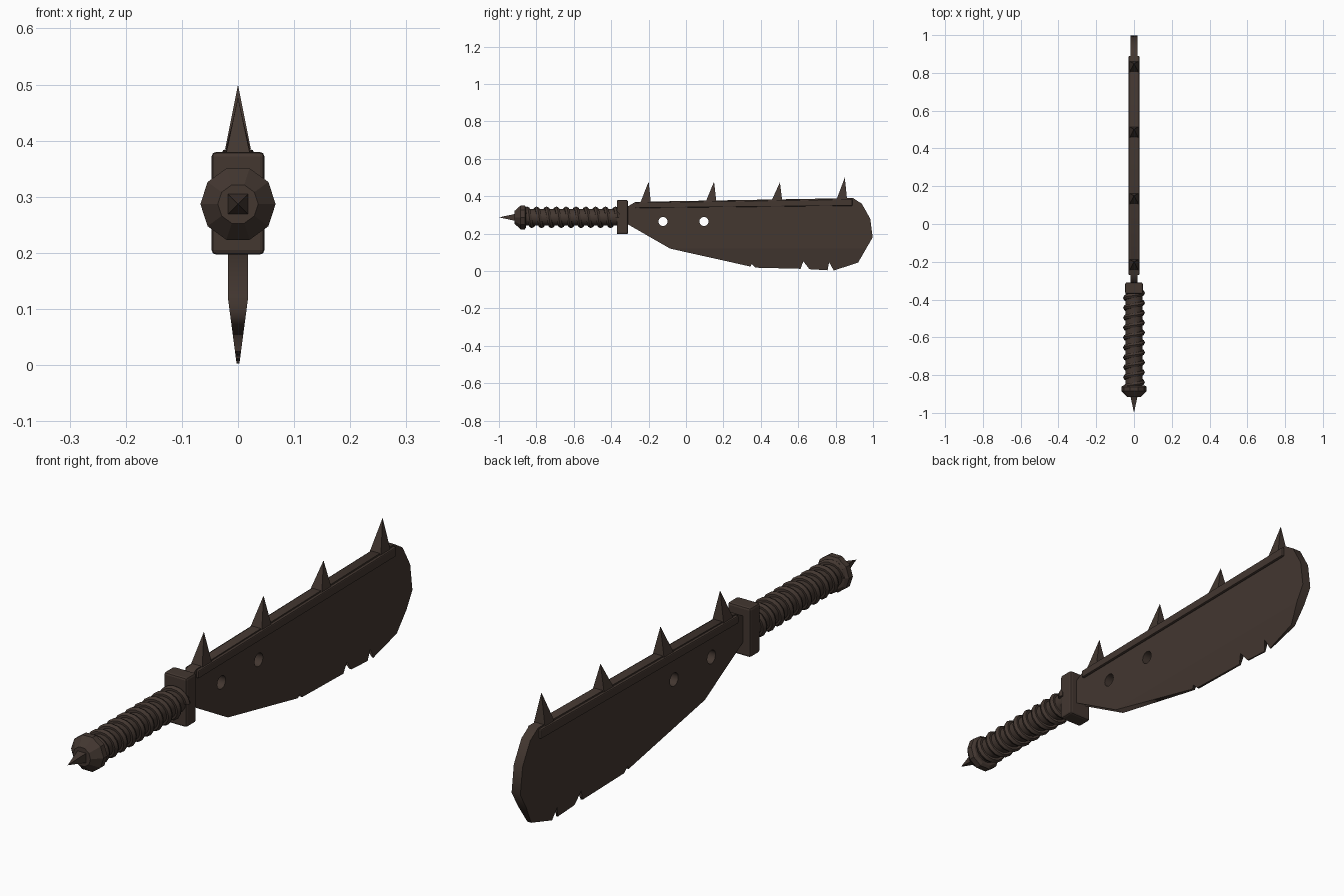
import bpy, bmesh, math
from mathutils import Matrix, Vector

cube = bpy.data.objects.get("Cube")
if cube:
    bpy.data.objects.remove(cube, do_unlink=True)

iron = bpy.data.materials.new("dark_brown_iron")
iron.use_nodes = True
brown = (0.056, 0.038, 0.030, 1)
iron.diffuse_color = brown
iron.node_tree.nodes["Principled BSDF"].inputs["Base Color"].default_value = brown

AXIS_Z = 0.287      # height of the handle axis
HALF = 0.018        # half thickness of the blade


def finish(name, bm):
    """Turn a bmesh into a named object."""
    bmesh.ops.recalc_face_normals(bm, faces=bm.faces)
    mesh = bpy.data.meshes.new(name)
    bm.to_mesh(mesh)
    bm.free()
    mesh.materials.append(iron)
    obj = bpy.data.objects.new(name, mesh)
    bpy.context.collection.objects.link(obj)
    return obj


def bevel(obj, width):
    mod = obj.modifiers.new("bevel", "BEVEL")
    mod.width = width
    mod.segments = 2
    mod.limit_method = "ANGLE"


def prism(name, outline, x0, x1):
    """Extrude a (y, z) outline along x."""
    bm = bmesh.new()
    face = bm.faces.new([bm.verts.new((x0, y, z)) for y, z in outline])
    out = bmesh.ops.extrude_face_region(bm, geom=[face])
    verts = [v for v in out["geom"] if isinstance(v, bmesh.types.BMVert)]
    bmesh.ops.translate(bm, verts=verts, vec=(x1 - x0, 0, 0))
    return finish(name, bm)


def lathe(name, profile, sides):
    """Rings of (y, radius) around the handle axis, capped at both ends."""
    bm = bmesh.new()
    rings = []
    for y, r in profile:
        angles = [math.tau * i / sides for i in range(sides)]
        rings.append([bm.verts.new((r * math.cos(a), y, AXIS_Z + r * math.sin(a))) for a in angles])
    for a, b in zip(rings, rings[1:]):
        for i in range(sides):
            j = (i + 1) % sides
            bm.faces.new((a[i], a[j], b[j], b[i]))
    bm.faces.new(rings[0])
    bm.faces.new(rings[-1])
    return finish(name, bm)


def pyramid(name, base, apex):
    bm = bmesh.new()
    foot = [bm.verts.new(p) for p in base]
    tip = bm.verts.new(apex)
    bm.faces.new(foot)
    for i in range(4):
        bm.faces.new((foot[i], foot[(i + 1) % 4], tip))
    return finish(name, bm)


# Blade: filled outline with two round holes
outline = [(-0.32, 0.34), (-0.27, 0.37), (0.893, 0.39), (0.94, 0.36), (0.985, 0.28),
           (0.998, 0.18), (0.92, 0.045), (0.79, 0.003), (0.765, 0.048), (0.757, 0.004),
           (0.66, 0.01), (0.627, 0.052), (0.613, 0.012), (0.37, 0.018), (0.352, 0.038),
           (0.345, 0.024), (-0.085, 0.12), (-0.32, 0.255)]
holes = [[(cy + 0.025 * math.cos(math.tau * i / 12), 0.265 + 0.025 * math.sin(math.tau * i / 12))
          for i in range(12)] for cy in (-0.123, 0.096)]
curve = bpy.data.curves.new("blade_outline", "CURVE")
curve.dimensions = "2D"
curve.fill_mode = "BOTH"
curve.extrude = HALF
for loop in [outline] + holes:
    spline = curve.splines.new("POLY")
    spline.points.add(len(loop) - 1)
    for point, (u, v) in zip(spline.points, loop):
        point.co = (u, v, 0, 1)
    spline.use_cyclic_u = True
helper = bpy.data.objects.new("blade_outline", curve)
bpy.context.collection.objects.link(helper)
flat = bpy.data.meshes.new_from_object(
    helper.evaluated_get(bpy.context.evaluated_depsgraph_get()))
bpy.data.objects.remove(helper, do_unlink=True)
bm = bmesh.new()
bm.from_mesh(flat)
bpy.data.meshes.remove(flat)
bm.transform(Matrix(((0, 0, 1, 0), (1, 0, 0, 0), (0, 1, 0, 0), (0, 0, 0, 1))))
bmesh.ops.remove_doubles(bm, verts=bm.verts, dist=0.0001)
# Sharpen the cutting edge towards the bottom
bmesh.ops.bisect_plane(bm, geom=bm.verts[:] + bm.edges[:] + bm.faces[:],
                       plane_co=(0, 0, 0.12), plane_no=(0, 0, 1))
for v in bm.verts:
    t = min(1, v.co.z / 0.12)
    v.co.x *= 0.12 + 0.88 * t
finish("blade", bm)

# Reinforcing rails on both sides of the spine
rail = [(-0.27, 0.337), (0.89, 0.349), (0.89, 0.384), (-0.27, 0.366)]
for side, sign in (("left", 1), ("right", -1)):
    bevel(prism(side + "_spine_rail", rail, sign * 0.012, sign * 0.028), 0.004)

# Spine spikes, leaning towards the tip
for n, (y, top) in enumerate([(-0.243, 0.478), (0.107, 0.478), (0.459, 0.474), (0.806, 0.5)]):
    z = 0.368 + 0.016 * (y + 0.25)
    foot = [(sx * 0.023, y + dy, z) for sx, dy in ((-1, 0), (1, 0), (1, 0.055), (-1, 0.055))]
    pyramid(f"spine_spike_{n + 1}", foot, (0, y + 0.043, top))

# Guard block
guard = [(-0.37, 0.197), (-0.31, 0.197), (-0.31, 0.38), (-0.37, 0.38)]
bevel(prism("guard", guard, -0.047, 0.047), 0.008)

# Grip, pommel and pommel spike
grip = lathe("grip", [(-0.87, 0.044), (-0.35, 0.044)], 16)
lathe("pommel", [(-0.855, 0.056), (-0.862, 0.067), (-0.884, 0.067), (-0.917, 0.036)], 10)
foot = [(sx * 0.018, -0.915, AXIS_Z + sz * 0.018) for sx, sz in ((-1, -1), (1, -1), (1, 1), (-1, 1))]
pyramid("pommel_spike", foot, (0, -1, AXIS_Z))

# Cord wound around the grip
bm = bmesh.new()
turns, steps, sides = 9.5, 16, 6
previous = None
count = int(turns * steps)
for i in range(count + 1):
    a = math.tau * i / steps
    y = -0.365 - 0.0525 * i / steps
    out = Vector((math.cos(a), 0, math.sin(a)))
    centre = Vector((0, y, AXIS_Z)) + out * 0.046
    ring = []
    for k in range(sides):
        b = math.tau * k / sides
        ring.append(bm.verts.new(centre + out * 0.012 * math.cos(b)
                                 + Vector((0, 0.014 * math.sin(b), 0))))
    if previous:
        for k in range(sides):
            m = (k + 1) % sides
            bm.faces.new((previous[k], previous[m], ring[m], ring[k]))
    if i in (0, count):
        bm.faces.new(ring)
    previous = ring
cord = finish("grip_cord", bm)

# Smooth the round parts
for obj in (grip, cord):
    bpy.ops.object.select_all(action="DESELECT")
    obj.select_set(True)
    bpy.context.view_layer.objects.active = obj
    bpy.ops.object.shade_smooth_by_angle(angle=math.radians(40))
